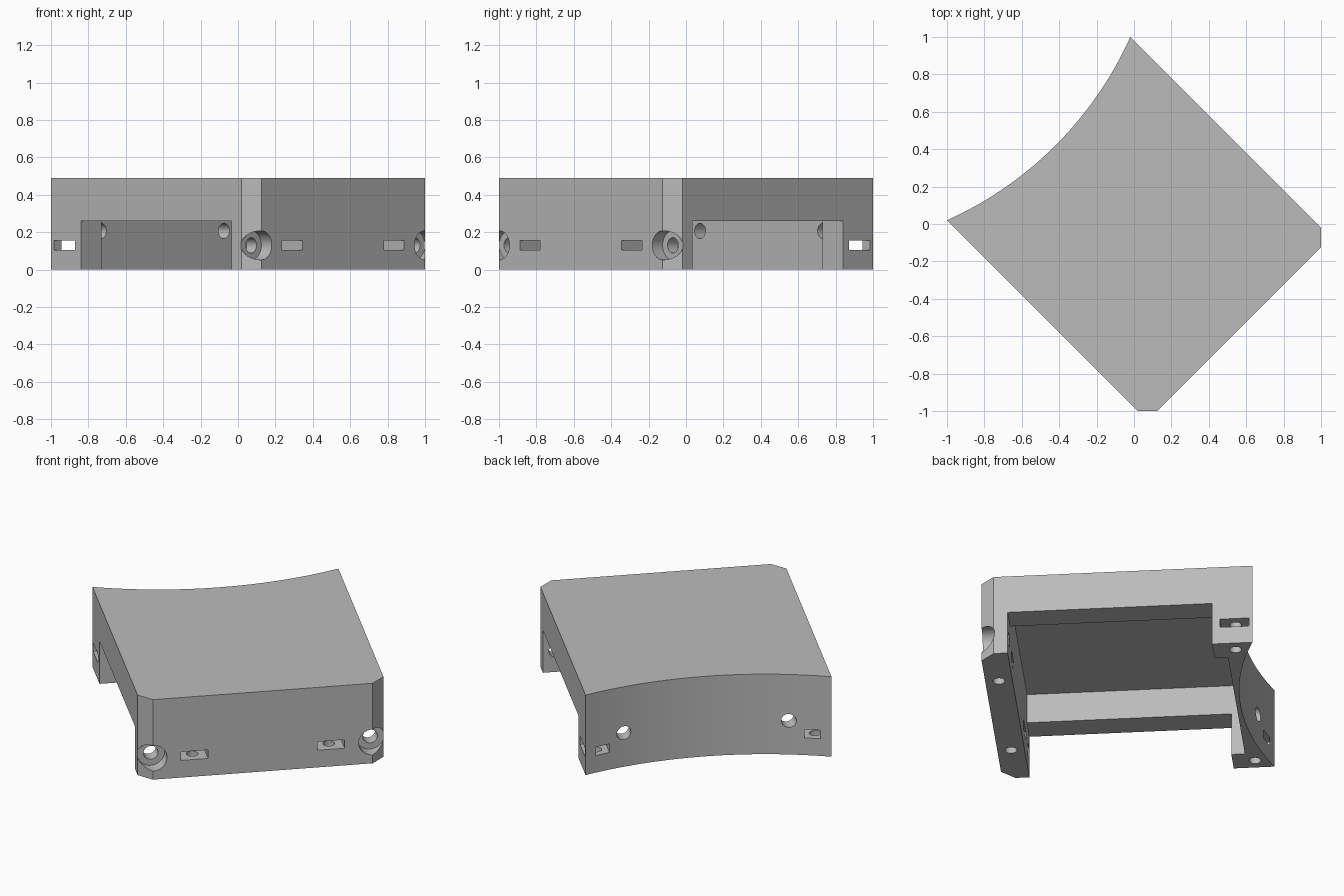
import bpy, bmesh, math
from mathutils import Matrix

if "Cube" in bpy.data.objects:
    bpy.data.objects.remove(bpy.data.objects["Cube"])

TURN = Matrix.Rotation(math.radians(-45), 4, 'Z')  # housing sits corner-on
HALF, HEIGHT = 0.693, 0.49     # half width, height
FRONT, BACK, CHAMFER = 0.795, -0.721, 0.074
SAG = 0.127                    # depth of the hollow back
WALL_IN, RIB = 0.643, 0.537    # front wall inner face, lintel inner face

mat = bpy.data.materials.new("plain_grey")
mat.use_nodes = True
GREY = (0.5, 0.5, 0.5, 1)
mat.diffuse_color = GREY
mat.node_tree.nodes["Principled BSDF"].inputs["Base Color"].default_value = GREY


def make(name, bm):
    bmesh.ops.recalc_face_normals(bm, faces=bm.faces)
    me = bpy.data.meshes.new(name)
    bm.to_mesh(me)
    bm.free()
    me.materials.append(mat)
    ob = bpy.data.objects.new(name, me)
    bpy.context.collection.objects.link(ob)
    return ob


def box(x0, x1, y0, y1, z0, z1):
    bm = bmesh.new()
    size = Matrix.Diagonal((x1 - x0, y1 - y0, z1 - z0, 1))
    mid = Matrix.Translation(((x0 + x1) / 2, (y0 + y1) / 2, (z0 + z1) / 2))
    bmesh.ops.create_cube(bm, size=1, matrix=mid @ size)
    return make("box_cutter", bm)


def bore(axis, centre, radius, length):
    bm = bmesh.new()
    rot = Matrix.Rotation(math.pi / 2, 4, 'Y') if axis == 'X' else Matrix()
    bmesh.ops.create_cone(bm, cap_ends=True, segments=32, radius1=radius, radius2=radius,
                          depth=length, matrix=Matrix.Translation(centre) @ rot)
    return make("bore_cutter", bm)


# Body: chamfered front corners, hollow arc across the back
radius = (HALF ** 2 + SAG ** 2) / (2 * SAG)
centre_x = BACK + SAG - radius
sweep = math.asin(HALF / radius)
outline = [(FRONT - CHAMFER, -HALF), (FRONT, CHAMFER - HALF),
           (FRONT, HALF - CHAMFER), (FRONT - CHAMFER, HALF)]
STEPS = 40
for i in range(STEPS + 1):
    a = sweep * (1 - 2 * i / STEPS)
    outline.append((centre_x + radius * math.cos(a), radius * math.sin(a)))
bm = bmesh.new()
base = bm.faces.new([bm.verts.new((x, y, 0)) for x, y in outline])
top = bmesh.ops.extrude_face_region(bm, geom=[base])
bmesh.ops.translate(bm, vec=(0, 0, HEIGHT),
                    verts=[v for v in top["geom"] if isinstance(v, bmesh.types.BMVert)])
body = make("housing", bm)

# Inner cavity and the open sides
cutters = [box(-0.571, WALL_IN, -RIB, RIB, -0.1, 0.44),
           box(-0.495, WALL_IN, -1, 1, -0.2, 0.26)]

for s in (-1, 1):
    # Corner screw holes with counterbores
    cutters.append(bore('X', (0.817, s * 0.618, 0.13), 0.078, 0.2))
    cutters.append(bore('X', (0.7, s * 0.618, 0.13), 0.041, 0.3))
    # Holes through the back wall
    cutters.append(bore('X', (-0.6, s * 0.465, 0.207), 0.041, 0.2))
    # Nut slots in the front wall and rear legs
    cutters.append(box(0.6, 0.9, s * 0.385 - 0.076, s * 0.385 + 0.076, 0.105, 0.157))
    ends = sorted((s * 0.55, s * 0.8))
    cutters.append(box(-0.7, -0.54, ends[0], ends[1], 0.105, 0.157))
    # Upright screw holes under the slots
    cutters.append(bore('Z', (0.719, s * 0.385, 0.06), 0.033, 0.32))
    cutters.append(bore('Z', (-0.62, s * 0.618, 0.06), 0.033, 0.32))

for c in cutters:
    c.hide_render = True
    mod = body.modifiers.new("cut", 'BOOLEAN')
    mod.operation, mod.solver, mod.object = 'DIFFERENCE', 'EXACT', c

# Keep the cut result and remove the cutters
bpy.context.view_layer.update()
cut = body.evaluated_get(bpy.context.evaluated_depsgraph_get())
result = bpy.data.meshes.new_from_object(cut)
body.modifiers.clear()
body.data = result
for c in cutters:
    bpy.data.objects.remove(c)
result.transform(TURN)
result.materials.clear()
result.materials.append(mat)
for p in result.polygons:
    p.material_index = 0

bpy.ops.object.select_all(action='DESELECT')
body.select_set(True)
bpy.context.view_layer.objects.active = body
bpy.ops.object.shade_smooth_by_angle(angle=math.radians(30))
